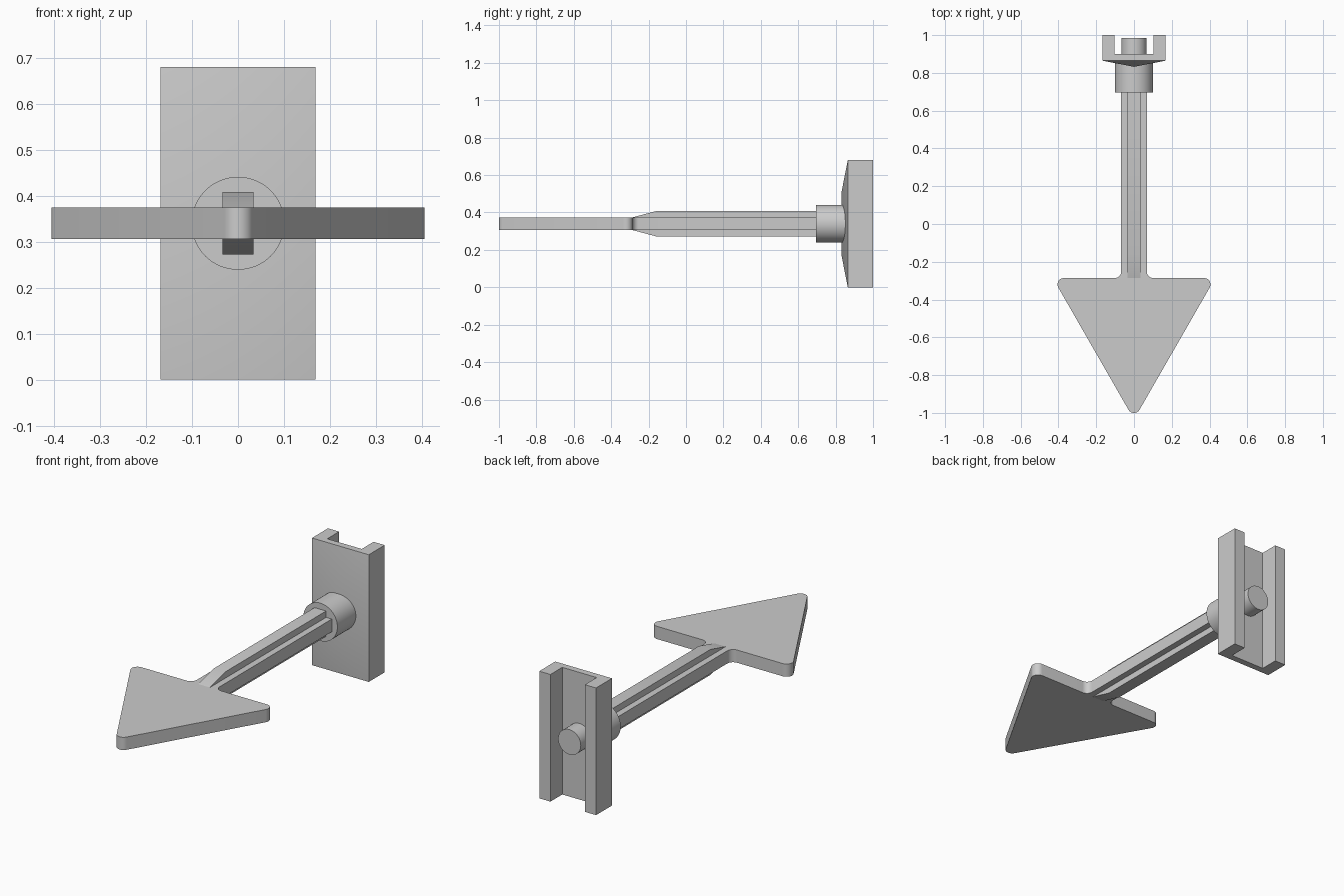
import bpy, bmesh, math
from mathutils import Matrix, Vector

cube = bpy.data.objects.get("Cube")
if cube:
    bpy.data.objects.remove(cube, do_unlink=True)

MID = 0.34      # height of the shaft axis
T = 0.034       # half thickness of blade and rib, also the corner radius

grey = bpy.data.materials.new("plain_grey")
grey.use_nodes = True
GREY = (0.6, 0.6, 0.6, 1)
grey.diffuse_color = GREY
grey.node_tree.nodes["Principled BSDF"].inputs["Base Color"].default_value = GREY


def finish(name, bm):
    bmesh.ops.recalc_face_normals(bm, faces=bm.faces)
    mesh = bpy.data.meshes.new(name)
    bm.to_mesh(mesh)
    bm.free()
    mesh.materials.append(grey)
    obj = bpy.data.objects.new(name, mesh)
    bpy.context.collection.objects.link(obj)
    bpy.ops.object.select_all(action='DESELECT')
    obj.select_set(True)
    bpy.context.view_layer.objects.active = obj
    bpy.ops.object.shade_smooth_by_angle(angle=math.radians(30))
    return obj


def prism(name, points, direction):
    """Extrude a closed 3D outline along a vector."""
    bm = bmesh.new()
    face = bm.faces.new([bm.verts.new(p) for p in points])
    new = bmesh.ops.extrude_face_region(bm, geom=[face])["geom"]
    bmesh.ops.translate(bm, vec=direction,
                        verts=[v for v in new if isinstance(v, bmesh.types.BMVert)])
    return finish(name, bm)


def rod(name, radius, y0, y1):
    """Cylinder along y on the shaft axis."""
    bm = bmesh.new()
    place = Matrix.Translation((0, (y0 + y1) / 2, MID)) @ Matrix.Rotation(math.pi / 2, 4, 'X')
    bmesh.ops.create_cone(bm, cap_ends=True, segments=64, radius1=radius,
                          radius2=radius, depth=y1 - y0, matrix=place)
    return finish(name, bm)


def arc(cx, cy, r, start, end, steps=10):
    angles = [math.radians(start + (end - start) * i / steps) for i in range(steps + 1)]
    return [(cx + r * math.cos(a), cy + r * math.sin(a)) for a in angles]


# Arrow blade with its flat shaft fin: half outline, then mirrored
BACK = -0.286
half = arc(0, -1 + T, T, -90, -30)
half += arc(0.371, BACK - T, T, -30, 90)
half += arc(2 * T + T, BACK + T, T, 270, 180)
half.append((2 * T, 0.75))
outline = half + [(-x, y) for x, y in reversed(half[1:])]
prism("arrow_blade", [(x, y, MID - T) for x, y in outline], Vector((0, 0, 2 * T)))

# Upright shaft rib, tapering into the blade
rib = [(BACK, T), (-0.158, 2 * T), (0.75, 2 * T)]
rib += [(y, -z) for y, z in reversed(rib)]
prism("shaft_rib", [(-T, y, MID + z) for y, z in rib], Vector((2 * T, 0, 0)))

# Collar and rear peg
rod("collar", 0.101, 0.696, 0.88)
rod("rear_peg", 0.067, 0.88, 0.985)

# Channel bracket: web, two flanges and a shallow hipped front
W, FRONT, WEB, SLOT = 0.168, 0.865, 0.9, 0.102
channel = [(-W, FRONT), (-W, 1), (-SLOT, 1), (-SLOT, WEB),
           (SLOT, WEB), (SLOT, 1), (W, 1), (W, FRONT)]
bm = bmesh.new()
low = [bm.verts.new((x, y, 0)) for x, y in channel]
high = [bm.verts.new((x, y, 2 * MID)) for x, y in channel]
bm.faces.new(low)
bm.faces.new(high)
for i in range(len(channel) - 1):
    bm.faces.new((low[i], low[i + 1], high[i + 1], high[i]))
ridge_low, ridge_high = [bm.verts.new((0, 0.832, z)) for z in (W, 2 * MID - W)]
bm.faces.new((low[0], low[-1], ridge_low))
bm.faces.new((high[0], high[-1], ridge_high))
for i in (0, -1):
    bm.faces.new((low[i], high[i], ridge_high, ridge_low))
finish("channel_bracket", bm)
